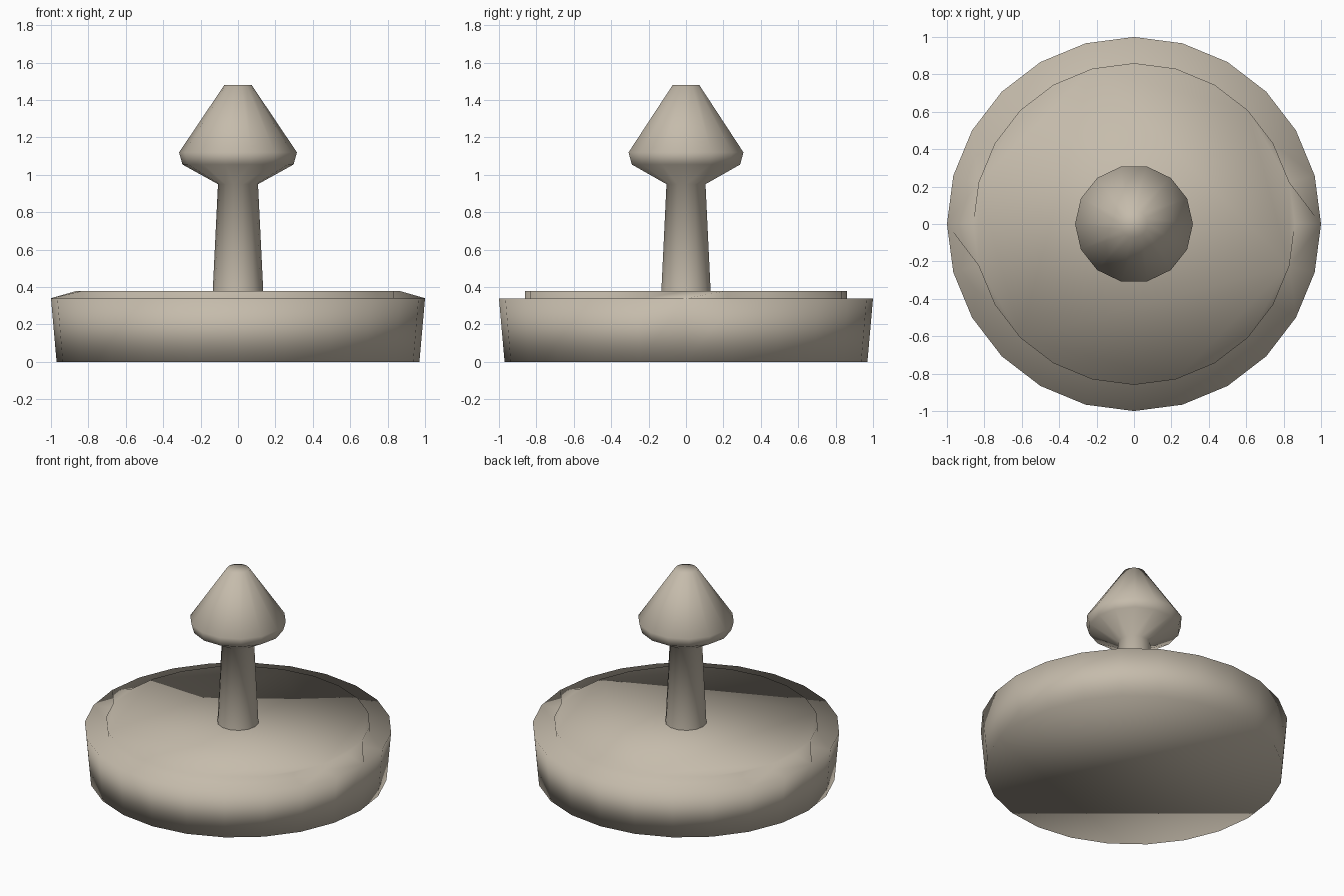
import bpy, bmesh, math

if "Cube" in bpy.data.objects:
    bpy.data.objects.remove(bpy.data.objects["Cube"])

stone = bpy.data.materials.new("warm_grey_stone")
stone.diffuse_color = (0.56, 0.50, 0.41, 1)
stone.use_nodes = True
stone.node_tree.nodes["Principled BSDF"].inputs["Base Color"].default_value = stone.diffuse_color


def lathe(name, profile, sides, bottom=True, adjust=None):
    """Revolve (radius, height) points around z and cap the ends."""
    bm = bmesh.new()
    rings = []
    for level, (r, z) in enumerate(profile):
        ring = []
        for i in range(sides):
            a = 2 * math.pi * i / sides
            rad = adjust(level, i, r) if adjust else r
            ring.append(bm.verts.new((rad * math.cos(a), rad * math.sin(a), z)))
        rings.append(ring)
    for low, high in zip(rings, rings[1:]):
        for i in range(sides):
            j = (i + 1) % sides
            bm.faces.new((low[i], low[j], high[j], high[i]))
    bm.faces.new(rings[-1])
    if bottom:
        bm.faces.new(rings[0][::-1])
    bmesh.ops.remove_doubles(bm, verts=bm.verts, dist=0.0005)
    bmesh.ops.recalc_face_normals(bm, faces=bm.faces)
    for f in bm.faces:
        f.smooth = True
    me = bpy.data.meshes.new(name)
    bm.to_mesh(me)
    bm.free()
    me.materials.append(stone)
    ob = bpy.data.objects.new(name, me)
    bpy.context.collection.objects.link(ob)
    return ob


# Round basin with a stepped rim; the step fades into a slope at the left and right
def fade_step(level, i, r):
    return 1.0 if level == 2 and i in (0, 12) else r


lathe("basin", [(0.97, 0), (1.0, 0.34), (0.86, 0.34), (0.86, 0.38)], 24,
      adjust=fade_step)

# Tapered stem flaring into a pointed cap with a flat tip
lathe("stem_and_cap", [(0.135, 0.38), (0.107, 0.95), (0.297, 1.055),
                       (0.315, 1.12), (0.073, 1.48)], 14, bottom=False)
